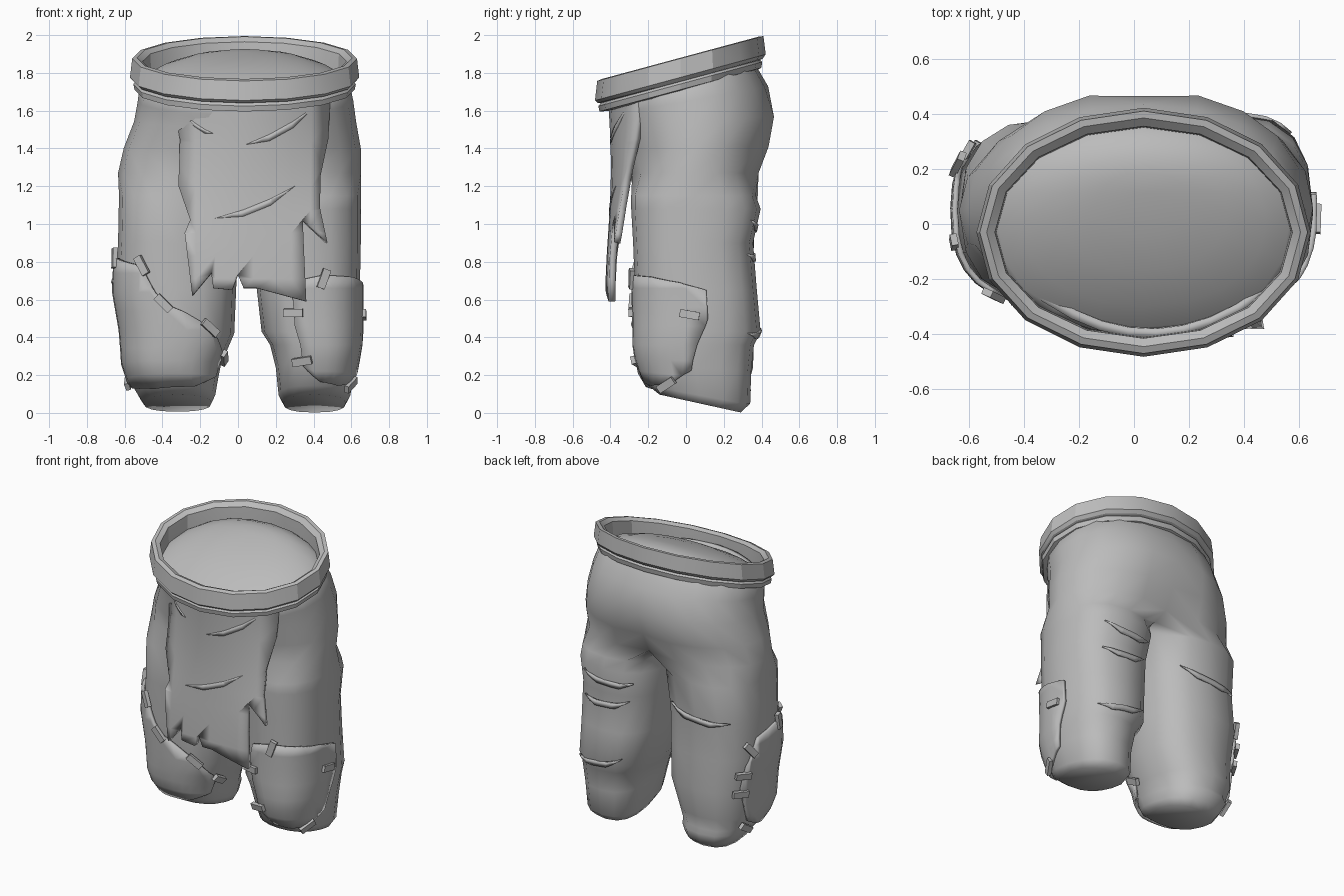
import bpy, bmesh, math
from mathutils import Vector, Matrix

if "Cube" in bpy.data.objects:
    bpy.data.objects.remove(bpy.data.objects["Cube"])

GREY = (0.5, 0.5, 0.5, 1)
cloth = bpy.data.materials.new("grey cloth")
cloth.use_nodes = True
cloth.diffuse_color = GREY
cloth.node_tree.nodes["Principled BSDF"].inputs["Base Color"].default_value = GREY

SEAM = 0.035
# leg profiles: height, min x, max x, front y, back y
LEGS = {
    1: [(0, .24, .57, -.14, .29), (.05, .215, .595, -.2, .34), (.22, .20, .62, -.25, .345),
        (.36, .17, .64, -.265, .36), (.43, .125, .645, -.265, .395), (.65, .10, .645, -.27, .375),
        (.9, .07, .65, -.28, .355), (1.08, .05, .65, -.29, .395), (1.15, .05, .65, -.29, .37)],
    -1: [(0, -.50, -.14, -.14, .27), (.05, -.53, -.12, -.2, .315), (.12, -.565, -.11, -.23, .345),
         (.15, -.575, -.105, -.24, .33), (.24, -.60, -.09, -.25, .355), (.42, -.61, -.02, -.265, .36),
         (.65, -.65, -.01, -.27, .36), (.9, -.635, .0, -.27, .35), (1.15, -.63, .02, -.28, .38)],
}
# hip profiles: height, tilt, half width right, half width left, front y, back y, cleft
HIPS = [(1.27, 0, .67, .615, -.30, .40, .05), (1.40, .02, .64, .615, -.34, .455, .04),
        (1.54, .06, .585, .59, -.37, .485, .02), (1.65, .18, .565, .575, -.39, .435, 0),
        (1.75, .27, .555, .555, -.40, .365, 0)]


def finish(name, bm, angle=40):
    bmesh.ops.recalc_face_normals(bm, faces=bm.faces)
    mesh = bpy.data.meshes.new(name)
    bm.to_mesh(mesh)
    bm.free()
    mesh.materials.append(cloth)
    obj = bpy.data.objects.new(name, mesh)
    bpy.context.collection.objects.link(obj)
    bpy.ops.object.select_all(action='DESELECT')
    obj.select_set(True)
    bpy.context.view_layer.objects.active = obj
    bpy.ops.object.shade_smooth_by_angle(angle=math.radians(angle))
    return obj


def power(v, p):
    return math.copysign(abs(v) ** p, v)


def leg_point(side, deg, z, off=0.0):
    """Point on a leg at an angle (0 = outside, -90 = front) and height."""
    rows = LEGS[side]
    z = min(max(z, 0), rows[-1][0])
    for a, b in zip(rows, rows[1:]):
        if z <= b[0]:
            break
    f = (z - a[0]) / (b[0] - a[0])
    x0, x1, y0, y1 = (p + (q - p) * f for p, q in zip(a[1:], b[1:]))
    t = math.radians(deg)
    x = (x0 + x1) / 2 + side * ((x1 - x0) / 2 + off) * power(math.cos(t), .8)
    y = (y0 + y1) / 2 + ((y1 - y0) / 2 + off) * power(math.sin(t), .8)
    hem = max(0, 1 - z / .35) * .22 * max(0, .3 - y)
    return Vector((x, y, z + hem))


def hip_row(side, row, scale=1.0, lift=0.0):
    """Half a hip ring; smaller scales shrink it towards the back for the dome."""
    z, tilt, wr, wl, y0, y1, cleft = row
    cy, hy, w = (y0 + y1) / 2 + .13 * (1 - scale), (y1 - y0) / 2, wl if side > 0 else wr
    pts = []
    for k in range(11):
        t = math.radians(-90 + 18 * k)
        y = cy + scale * hy * power(math.sin(t), .92) - (cleft if k == 10 else 0)
        x = SEAM + scale * side * w * power(max(0, math.cos(t)), .92)
        pts.append(Vector((x, y, z + tilt * y + lift)))
    return pts


# trousers: two legs welded to the hips, closed by a domed top
bm = bmesh.new()


def strip(a, b, closed):
    n = len(a)
    for i in range(n if closed else n - 1):
        j = (i + 1) % n
        bm.faces.new((a[i], a[j], b[j], b[i]))


for side in (1, -1):
    add = lambda pts: [bm.verts.new(p) for p in pts]
    rings = [add(leg_point(side, -112.5 + 22.5 * k, r[0]) for k in range(16)) for r in LEGS[side]]
    bm.faces.new(rings[0])
    half = hip_row(side, HIPS[0])
    front, back = half[0], half[-1]
    inner = [back.lerp(front, i / 6) - Vector((0, 0, .07 * math.sin(math.pi * i / 6)))
             for i in range(1, 6)]
    crotch = add(half + inner)
    for a, b in zip(rings, rings[1:] + [crotch]):
        strip(a, b, True)
    halves = [crotch[:11]] + [add(hip_row(side, r)) for r in HIPS[1:]]
    dome = [(.95, .02), (.8, .065), (.55, .105), (.3, .125), (0, .13)]
    halves += [add(hip_row(side, HIPS[-1], s, lift)) for s, lift in dome]
    for a, b in zip(halves, halves[1:]):
        strip(a, b, False)
bmesh.ops.remove_doubles(bm, verts=bm.verts, dist=.0005)
finish("trousers", bm, 100)

# waistband: a stepped profile swept round a tilted oval
bm = bmesh.new()
PROFILE = [(-.06, -.13), (-.055, -.015), (-.025, .004), (0, 0), (.012, -.1), (-.004, -.118),
           (-.018, -.122), (-.006, -.135), (-.012, -.165), (-.06, -.175)]
rings = []
for k in range(16):
    t = math.radians(22.5 * k - 90)
    ring = []
    for r, h in PROFILE:
        y = -.03 + (.44 + r) * math.sin(t)
        ring.append(bm.verts.new((SEAM + (.595 + r) * math.cos(t), y, 1.876 + .27 * (y + .03) + h)))
    rings.append(ring)
for a, b in zip(rings, rings[1:] + rings[:1]):
    strip(a, b, True)
finish("waistband", bm, 25)


def sheet(name, outline, place, step, thick):
    """Cut a flat outline into a grid, wrap it with place(u, v) and thicken it."""
    bm = bmesh.new()
    bm.faces.new([bm.verts.new((u, v, 0)) for u, v in outline])
    for axis in (0, 1):
        values = [p[axis] for p in outline]
        cut, normal = min(values) + step[axis], Vector((1 - axis, axis, 0))
        while cut < max(values):
            bmesh.ops.bisect_plane(bm, geom=bm.verts[:] + bm.edges[:] + bm.faces[:],
                                   plane_co=normal * cut, plane_no=normal)
            cut += step[axis]
    for v in bm.verts:
        v.co = place(v.co.x, v.co.y)
    obj = finish(name, bm, 35)
    mod = obj.modifiers.new("thickness", 'SOLIDIFY')
    mod.thickness, mod.offset = thick, 0
    return obj


# torn front cloth hanging from the waistband
def drape(x, z, off=0.0):
    curl = .2 + .7 * min(max((z - .9) / .7, 0), 1)
    y = -.395 + curl * (x - .06) ** 2 + .015 * math.sin((z - .95) * 4.5)
    return Vector((x, y - off, z))


TORN = [(-.42, 1.7), (-.32, 1.56), (-.30, 1.45), (-.31, 1.2), (-.25, 1.02), (-.28, .95),
        (-.24, .62), (-.14, .74), (-.13, .66), (-.03, .65), (0, .73), (.03, .66), (.1, .66),
        (.36, .59), (.34, 1.02), (.47, .9), (.43, 1.08), (.43, 1.25), (.47, 1.45), (.48, 1.7)]
sheet("front_cloth", TORN, drape, (.1, .12), .035)


# crescent folds
def crescent(u0, u1, v0, v1, width):
    lerp = lambda f: (u0 + (u1 - u0) * f, v0 + (v1 - v0) * f)
    (a, b), (c, d) = lerp(.35), lerp(.7)
    return [(u0, v0), (a, b - width), (c, d - width), (u1, v1), (c, d - width * .3), (a, b - width * .3)]


for i, args in enumerate([(.04, .4, 1.42, 1.62, .05), (-.12, .3, 1.03, 1.2, .05),
                          (-.28, -.13, 1.58, 1.48, .03)]):
    sheet(f"cloth_fold_{i}", crescent(*args), lambda x, z: drape(x, z, .013), (.06, .1), .014)
for i, (side, *args) in enumerate([(1, 60, 125, 1.02, 1.0, .05), (1, 60, 120, .84, .87, .05),
                                   (1, 50, 120, .42, .48, .05), (-1, 50, 125, .9, .95, .05)]):
    sheet(f"leg_fold_{i}", crescent(*args), lambda t, z, s=side: leg_point(s, t, z, .002), (12, .1), .014)

# knee patches, outlined by angle round the leg and height
PATCHES = {
    "left": (1, [(-103, .62), (-98, .70), (-78, .73), (-40, .72), (-10, .69), (6, .65), (6, .5),
                 (2, .42), (-2, .2), (-25, .09), (-60, .06), (-85, .08), (-103, .2)]),
    "right": (-1, [(-14, .82), (-60, .78), (-82, .58), (-117, .45), (-155, .28), (-150, .14),
                   (-110, .05), (-60, .04), (-10, .08), (20, .2), (33, .45), (30, .6), (15, .78)]),
}
for name, (side, outline) in PATCHES.items():
    sheet(f"{name}_knee_patch", outline, lambda t, z, s=side: leg_point(s, t, z, .009), (12, .1), .02)

# stitches: angle, height, roll
STITCHES = {
    1: [(-103, .53, 0), (-78, .71, 70), (-103, .23, 8), (-30, .08, 40), (-4, .52, -10)],
    -1: [(-14, .82, 80), (-62, .78, 60), (-82, .58, 45), (-117, .45, 40), (-158, .27, 30),
         (26, .72, 50), (33, .55, 5), (33, .42, 5), (22, .15, 40)],
}
for side, places in STITCHES.items():
    for i, (t, z, roll) in enumerate(places):
        p = leg_point(side, t, z, .022)
        across = (leg_point(side, t + 4, z) - leg_point(side, t - 4, z)).normalized()
        up = (leg_point(side, t, z + .03) - leg_point(side, t, z - .03)).normalized()
        out = across.cross(up).normalized()
        up = out.cross(across)
        frame = Matrix((across, up, out)).transposed().to_4x4()
        bm = bmesh.new()
        bmesh.ops.create_cube(bm, size=1)
        bmesh.ops.scale(bm, verts=bm.verts, vec=(.105, .042, .025))
        bm.transform(Matrix.Translation(p) @ frame @ Matrix.Rotation(math.radians(roll), 4, 'Z'))
        finish(f"{'left' if side > 0 else 'right'}_stitch_{i}", bm)
